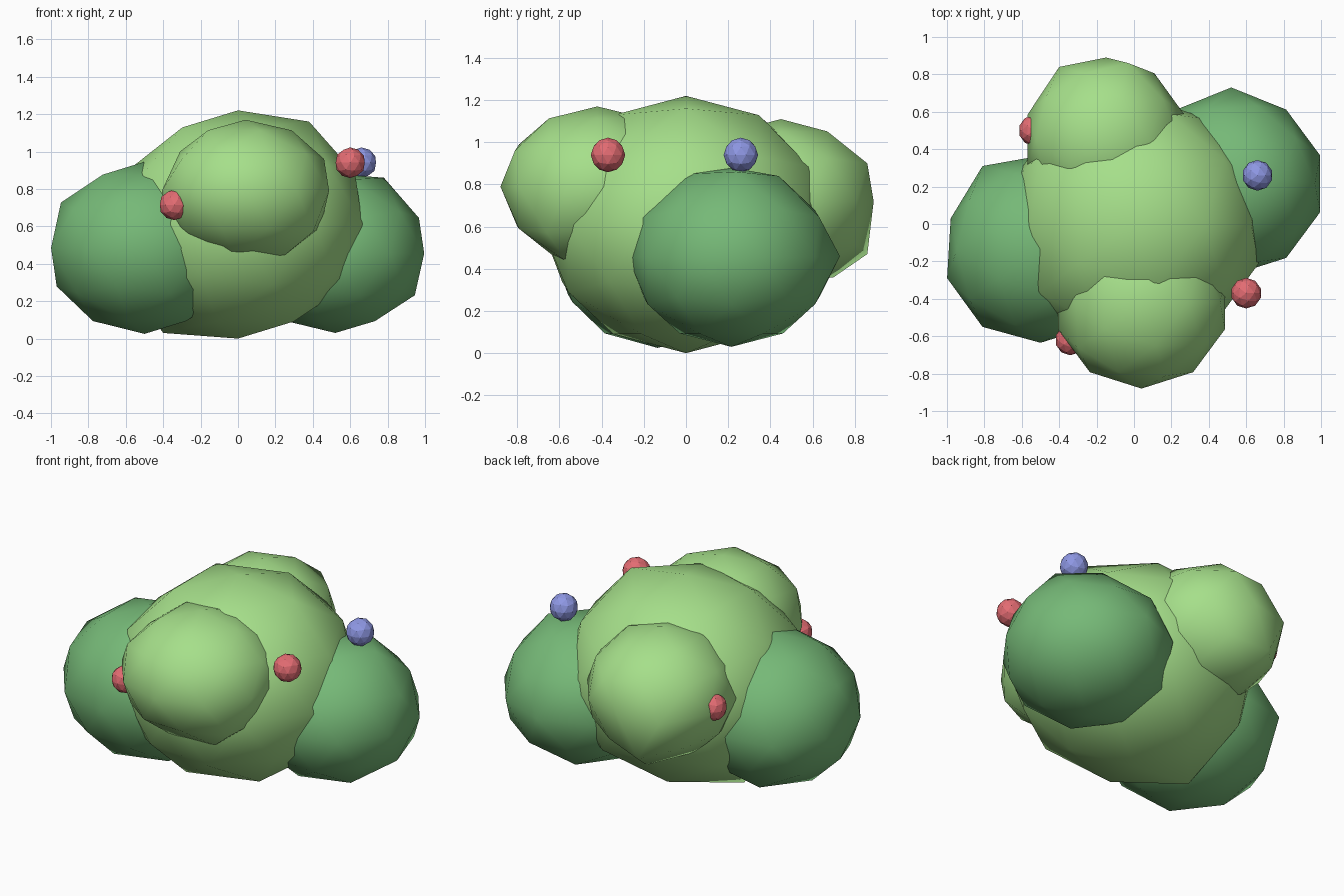
import bpy
from mathutils import Vector

cube = bpy.data.objects.get("Cube")
if cube:
    bpy.data.objects.remove(cube, do_unlink=True)


def material(name, color):
    mat = bpy.data.materials.new(name)
    mat.use_nodes = True
    mat.diffuse_color = (*color, 1)
    bsdf = next(n for n in mat.node_tree.nodes if n.type == 'BSDF_PRINCIPLED')
    bsdf.inputs["Base Color"].default_value = (*color, 1)
    return mat


light_green = material("light_leaf_green", (0.38, 0.74, 0.255))
dark_green = material("dark_leaf_green", (0.18, 0.485, 0.185))
red = material("berry_red", (0.77, 0.15, 0.17))
blue = material("berry_blue", (0.27, 0.31, 0.77))


def ball(name, center, mat):
    """Low-poly unit ball."""
    bpy.ops.mesh.primitive_ico_sphere_add(subdivisions=2, radius=1, location=center)
    ob = bpy.context.object
    ob.name = name
    ob.data.materials.append(mat)
    return ob


def clump(name, center, radii, mat, bumps=()):
    """Smooth ball of leaves; the vertex nearest each bump is pulled onto it."""
    ob = ball(name, center, mat)
    verts = ob.data.vertices
    for v in verts:
        v.co = v.co * Vector(radii)
    for bump in bumps:
        target = Vector(bump) - Vector(center)
        min(verts, key=lambda v: (v.co - target).length).co = target
    bpy.ops.object.shade_smooth()


def berry(name, center, mat):
    """Small faceted berry."""
    ob = ball(name, center, mat)
    for v in ob.data.vertices:
        v.co *= 0.082
    bpy.ops.object.shade_flat()


# Leaf clumps
clump("middle_clump", (0, 0, 0.61), (0.7, 0.69, 0.61), light_green,
      [(-0.4, 0, 0.03), (-0.55, 0, 0.93), (0.38, 0, 1.16)])
clump("front_clump", (0.04, -0.42, 0.79), (0.47, 0.46, 0.38), light_green,
      [(-0.02, -0.59, 0.43), (0.23, -0.56, 0.43), (0.4, -0.66, 0.57),
       (-0.09, -0.8, 0.6), (-0.31, -0.42, 1)])
clump("back_clump", (-0.15, 0.45, 0.72), (0.44, 0.44, 0.39), light_green,
      [(-0.27, 0.86, 0.47), (-0.03, 0.86, 0.9), (-0.4, 0.84, 0.71), (-0.22, 0.7, 0.36)])
clump("left_clump", (0.52, 0.215, 0.455), (0.5, 0.49, 0.425), dark_green,
      [(0.78, 0.24, 0.86), (0.6, 0.44, 0.84), (0.6, 0, 0.85), (0.52, 0.73, 0.46)])
clump("right_clump", (-0.5, -0.135, 0.485), (0.525, 0.5, 0.46), dark_green,
      [(-0.81, 0.31, 0.48), (-0.98, 0.03, 0.47), (-0.81, -0.55, 0.48)])

# Berries
berry("left_red_berry", (0.6, -0.37, 0.94), red)
berry("front_red_berry", (-0.34, -0.62, 0.715), red)
berry("back_red_berry", (-0.535, 0.5, 0.73), red)
berry("blue_berry", (0.66, 0.26, 0.94), blue)
